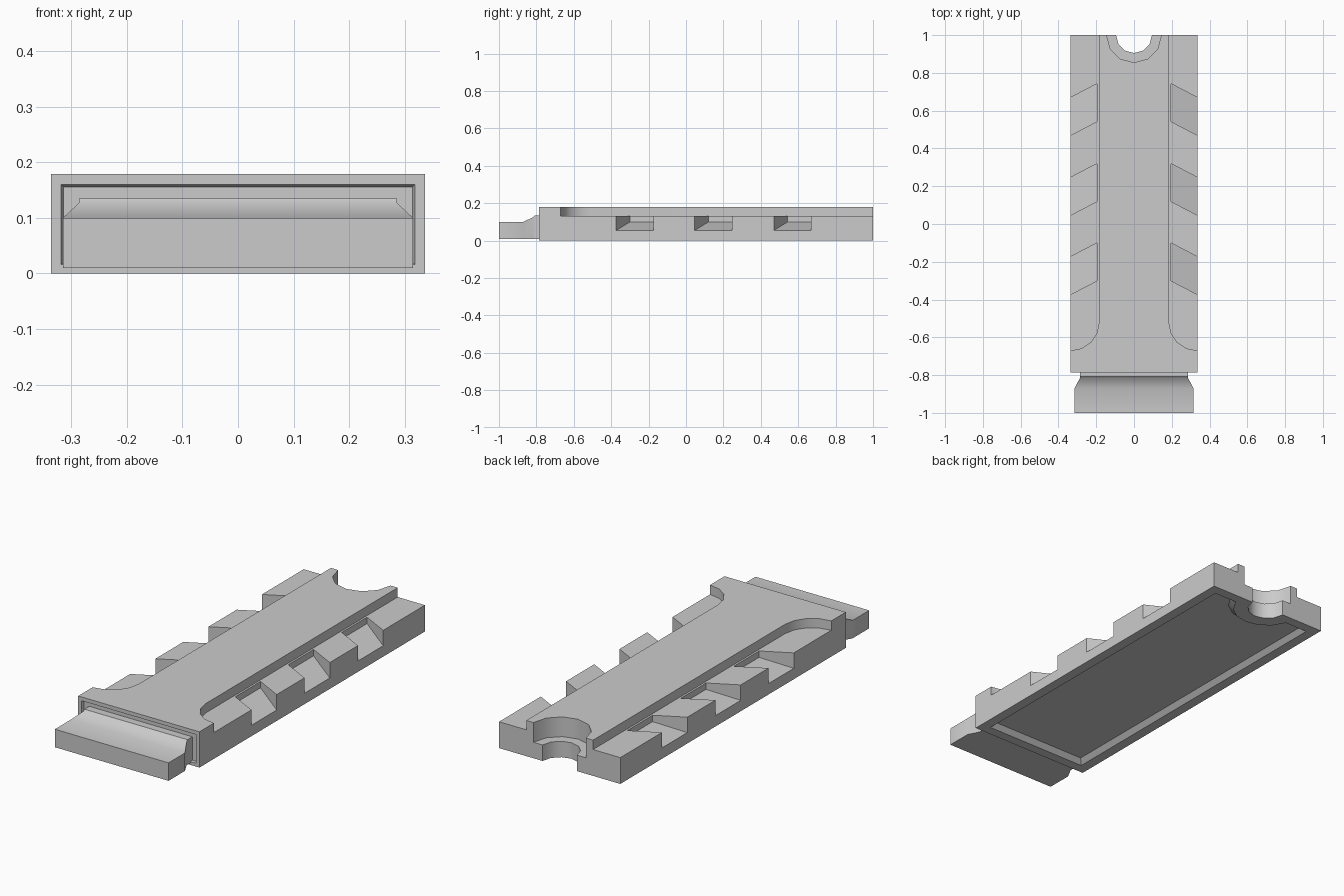
import bpy, bmesh
from math import sin, cos, radians

if "Cube" in bpy.data.objects:
    bpy.data.objects.remove(bpy.data.objects["Cube"])


def loft(name, loops):
    """Skin a series of equal-length point loops and cap both ends."""
    bm = bmesh.new()
    rings = [[bm.verts.new(p) for p in loop] for loop in loops]
    n = len(rings[0])
    for a, b in zip(rings, rings[1:]):
        for i in range(n):
            j = (i + 1) % n
            bm.faces.new((a[i], a[j], b[j], b[i]))
    bm.faces.new(rings[0])
    bm.faces.new(rings[-1])
    bmesh.ops.recalc_face_normals(bm, faces=bm.faces)
    mesh = bpy.data.meshes.new(name)
    bm.to_mesh(mesh)
    bm.free()
    obj = bpy.data.objects.new(name, mesh)
    bpy.context.collection.objects.link(obj)
    return obj


def prism(name, outline, z0, z1):
    return loft(name, [[(x, y, z) for x, y in outline] for z in (z0, z1)])


def rect(hw, y0, y1):
    return [(-hw, y0), (hw, y0), (hw, y1), (-hw, y1)]


def section(y, hw, z0, z1):
    return [(-hw, y, z0), (hw, y, z0), (hw, y, z1), (-hw, y, z1)]


def arc(cx, cy, r, a0, a1, steps):
    angles = [radians(a0 + (a1 - a0) * i / steps) for i in range(steps + 1)]
    return [(cx + r * cos(a), cy + r * sin(a)) for a in angles]


def hollow(inset, z):
    """Underside outline with a bay around the rear hole."""
    x, y0, y1, r = 0.335 - inset, -0.785 + inset, 1 - inset, 0.115 + inset
    pts = [(-x, y0), (x, y0), (x, y1)]
    a = 20
    bay = arc(0, 1, r, -a, a - 180, 6)
    bay[0] = ((r * r - inset * inset) ** 0.5, y1)
    bay[-1] = (-bay[0][0], y1)
    return [(px, py, z) for px, py in pts + bay + [(-x, y1)]]


def cut(target, cutter):
    cutter.hide_render = True
    mod = target.modifiers.new("cut", 'BOOLEAN')
    mod.operation, mod.solver, mod.object = 'DIFFERENCE', 'EXACT', cutter
    bpy.context.view_layer.objects.active = target
    bpy.ops.object.modifier_apply(modifier=mod.name)
    bpy.data.objects.remove(cutter)


# main block
body = prism("grip_body", rect(0.336, -0.785, 1.0), 0, 0.179)

for s in (1, -1):
    # side ledge with rounded front corner
    edge = [(0.185, 1.1)] + arc(0.335, -0.52, 0.15, 180, 270, 4) + [(0.4, -0.67), (0.4, 1.1)]
    cut(body, prism("ledge_cutter", [(s * x, y) for x, y in edge], 0.132, 0.3))

    # slanted notches with sloping floors
    for y in (-0.3, 0.12, 0.543):
        loops = []
        for x, top in ((0.195, 0.16), (0.375, 0.2)):
            t = (x - 0.195) / 0.14
            y0, z0 = y - 0.073 * t, 0.10 - 0.045 * t
            loops.append([(s * x, y0, z0), (s * x, y0 + 0.2, z0),
                          (s * x, y0 + 0.2, top), (s * x, y0, top)])
        cut(body, loft("notch_cutter", loops))

# shallow underside recess with sloping walls
cut(body, loft("recess_cutter", [hollow(0.03, -0.02), hollow(0.05, 0.0), hollow(0.073, 0.023)]))

# stepped half-round hole at the rear
cut(body, prism("counterbore_cutter", arc(0, 1, 0.145, 0, 330, 11), 0.08, 0.3))
cut(body, prism("hole_cutter", arc(0, 1, 0.095, 0, 330, 11), -0.1, 0.2))

# shallow tapered pocket in the front face
cut(body, loft("pocket_cutter", [section(-0.80, 0.322, 0.015, 0.164),
                                 section(-0.77, 0.314, 0.018, 0.156)]))

# front tongue: narrow neck flaring down to a wide lip
loft("front_tongue", [section(-1.0, 0.315, 0.01, 0.10),
                      section(-0.87, 0.315, 0.01, 0.10),
                      section(-0.815, 0.286, 0.01, 0.127),
                      section(-0.808, 0.286, 0.01, 0.135),
                      section(-0.76, 0.286, 0.01, 0.135)])

# soften the curved walls, keep hard edges
for obj in bpy.context.scene.objects:
    obj.select_set(True)
bpy.ops.object.shade_smooth_by_angle(angle=radians(31))
